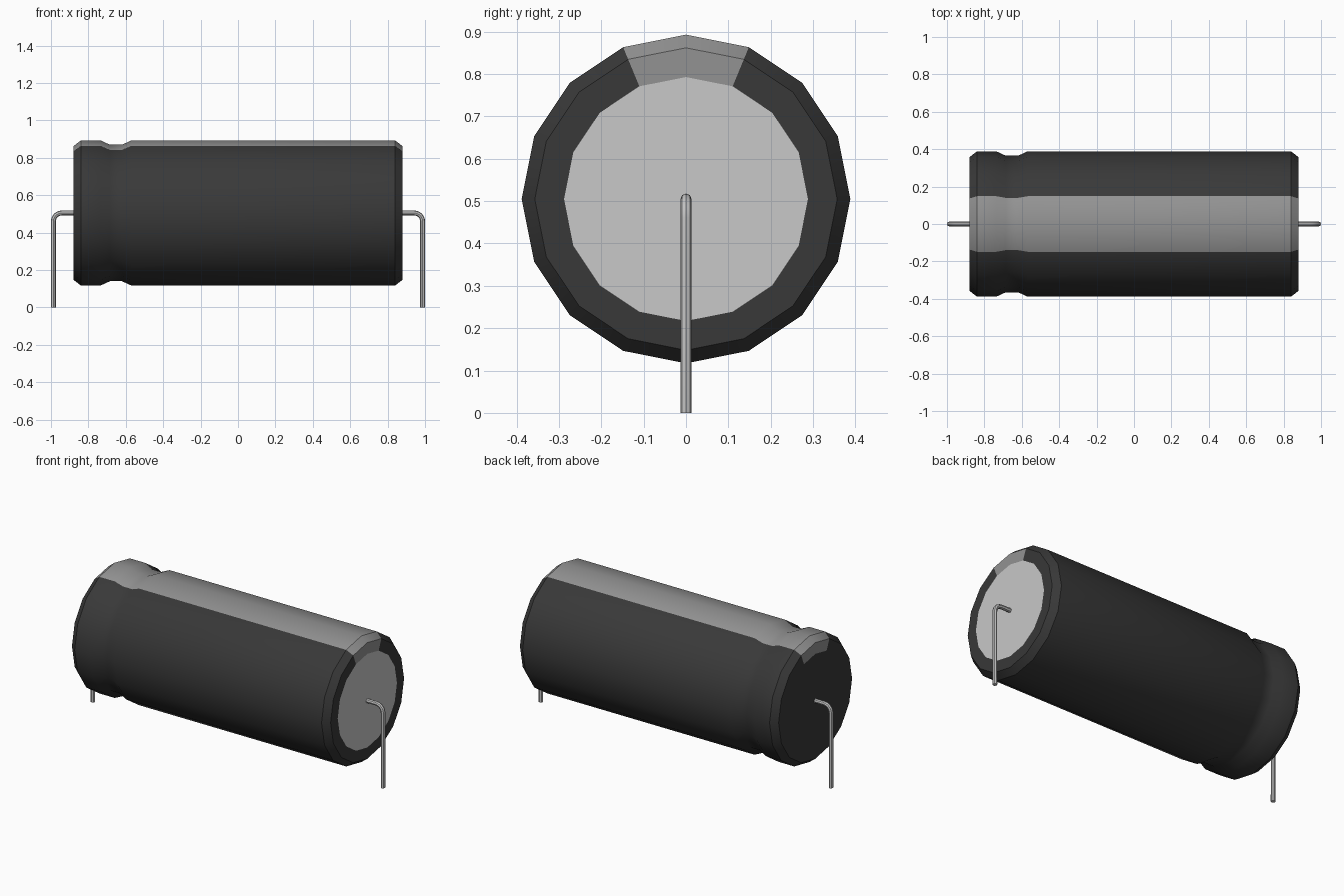
import bpy, bmesh
from math import sin, cos, pi, radians

cube = bpy.data.objects.get("Cube")
if cube:
    bpy.data.objects.remove(cube)

SIDES, AXIS_Z, R = 16, 0.505, 0.388


def material(name, value):
    m = bpy.data.materials.new(name)
    m.use_nodes = True
    color = (value, value, value, 1)
    m.diffuse_color = color
    m.node_tree.nodes["Principled BSDF"].inputs["Base Color"].default_value = color
    return m


dark = material("dark sleeve", 0.04)
stripe = material("grey stripe", 0.29)
cap = material("light aluminium", 0.58)
metal = material("lead metal", 0.55)


def smooth(obj):
    bpy.ops.object.select_all(action="DESELECT")
    obj.select_set(True)
    bpy.context.view_layer.objects.active = obj
    bpy.ops.object.shade_smooth_by_angle(angle=radians(30))


# Sleeve: lathed profile (x, radius) with crimp groove and bevelled rims
profile = [(-0.88, 0.288), (-0.88, 0.357), (-0.84, R), (-0.735, R),
           (-0.685, 0.365), (-0.62, 0.365), (-0.57, R),
           (0.84, R), (0.88, 0.357), (0.88, 0.288)]
bm = bmesh.new()
rings = [[bm.verts.new((x, r * sin(2 * pi * i / SIDES), AXIS_Z + r * cos(2 * pi * i / SIDES)))
          for i in range(SIDES)] for x, r in profile]
for a, b in zip(rings, rings[1:]):
    for i in range(SIDES):
        j = (i + 1) % SIDES
        face = bm.faces.new((a[i], a[j], b[j], b[i]))
        # The two topmost strips carry the stripe
        face.material_index = 1 if i in (0, SIDES - 1) else 0
bm.faces.new(rings[0])
end = bm.faces.new(rings[-1])
end.material_index = 2
bmesh.ops.recalc_face_normals(bm, faces=bm.faces)
mesh = bpy.data.meshes.new("sleeve")
bm.to_mesh(mesh)
bm.free()
for m in (dark, stripe, cap):
    mesh.materials.append(m)
body = bpy.data.objects.new("capacitor_body", mesh)
bpy.context.collection.objects.link(body)
smooth(body)


# Bent wire leads, one at each end
def lead(name, side):
    bend, reach = 0.045, 0.987
    points = [(0.87, AXIS_Z)]
    for k in range(7):
        t = k / 6 * pi / 2
        points.append((reach - bend + bend * sin(t), AXIS_Z - bend + bend * cos(t)))
    points.append((reach, 0))
    curve = bpy.data.curves.new(name, "CURVE")
    curve.dimensions = "3D"
    curve.bevel_depth = 0.013
    curve.bevel_resolution = 2
    curve.use_fill_caps = True
    spline = curve.splines.new("POLY")
    spline.points.add(len(points) - 1)
    for p, (x, z) in zip(spline.points, points):
        p.co = (side * x, 0, z, 1)
    curve.materials.append(metal)
    obj = bpy.data.objects.new(name, curve)
    bpy.context.collection.objects.link(obj)
    bpy.ops.object.select_all(action="DESELECT")
    obj.select_set(True)
    bpy.context.view_layer.objects.active = obj
    bpy.ops.object.convert(target="MESH")
    smooth(bpy.context.object)


lead("left_lead", 1)
lead("right_lead", -1)
